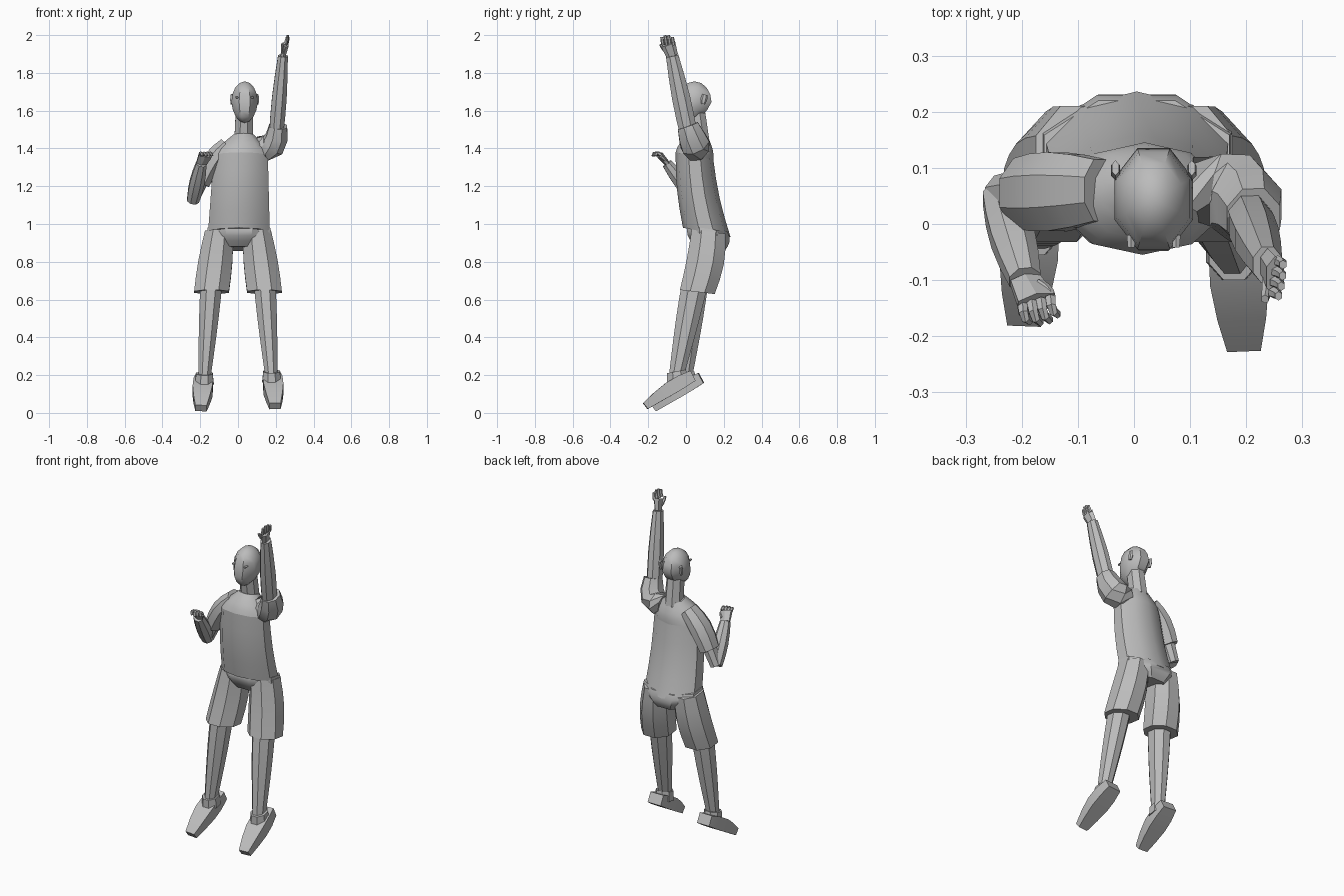
import bpy, bmesh, math
from mathutils import Vector

default_cube = bpy.data.objects.get("Cube")
if default_cube:
    bpy.data.objects.remove(default_cube)

grey = bpy.data.materials.new("plain grey")
grey.use_nodes = True
grey.diffuse_color = (0.5, 0.5, 0.5, 1)
grey.node_tree.nodes["Principled BSDF"].inputs["Base Color"].default_value = grey.diffuse_color


def finish(name, bm, smooth_angle):
    """Turn a bmesh into a named, shaded object."""
    bmesh.ops.recalc_face_normals(bm, faces=bm.faces)
    mesh = bpy.data.meshes.new(name)
    bm.to_mesh(mesh)
    bm.free()
    mesh.materials.append(grey)
    part = bpy.data.objects.new(name, mesh)
    bpy.context.collection.objects.link(part)
    bpy.ops.object.select_all(action='DESELECT')
    part.select_set(True)
    bpy.context.view_layer.objects.active = part
    bpy.ops.object.shade_smooth_by_angle(angle=math.radians(smooth_angle))


def limb(name, start, end, start_size, end_size, bulge=0, bow=(0, 0, 0),
         sides=8, steps=4, level=False, slope=0, smooth_angle=30):
    """Faceted tube between two points; sizes are (half width, half depth)."""
    bm = bmesh.new()
    start, end, bow = Vector(start), Vector(end), Vector(bow)
    start_size, end_size = Vector(start_size), Vector(end_size)
    grow = 1 / math.cos(math.pi / sides)
    rings = []
    for step in range(steps + 1):
        t = step / steps
        swell = math.sin(math.pi * t)
        centre = start.lerp(end, t) + bow * swell
        width, depth = start_size.lerp(end_size, t) * (1 + bulge * swell) * grow
        along = (end - start + bow * math.pi * math.cos(math.pi * t)).normalized()
        if level:
            along = Vector((0, 0, 1))
        across = Vector((1, 0, 0))
        across = (across - along * across.dot(along)).normalized()
        forward = along.cross(across)
        ring = []
        for side in range(sides):
            turn = math.tau * (side + 0.5) / sides
            offset = across * width * math.cos(turn) + forward * depth * math.sin(turn)
            offset.z += slope * offset.y
            ring.append(bm.verts.new(centre + offset))
        rings.append(ring)
    for lower, upper in zip(rings, rings[1:]):
        for side in range(sides):
            after = (side + 1) % sides
            bm.faces.new((lower[side], lower[after], upper[after], upper[side]))
    bm.faces.new(rings[0])
    bm.faces.new(rings[-1])
    finish(name, bm, smooth_angle)


def hand(label, wrist, knuckles, spread, reach, curl, thumb_reach):
    """Flat palm with a row of four bent fingers and a thumb."""
    wrist, knuckles, spread = Vector(wrist), Vector(knuckles), Vector(spread)
    reach, curl, thumb_reach = Vector(reach), Vector(curl), Vector(thumb_reach)
    wide, thin = (0.034, 0.016)
    size = (wide, thin) if abs(spread.x) > abs(spread.y) else (thin, wide)
    limb(label + "_palm", wrist, knuckles, Vector(size) * 0.8, size, sides=6, steps=2)
    for number, place in enumerate((-1, -0.33, 0.33, 1)):
        root = knuckles + spread * place
        tip = root + reach * (1 - 0.2 * place * place)
        limb(f"{label}_finger_{number + 1}", root, tip, (0.009, 0.009), (0.006, 0.007),
             bow=curl, sides=6, steps=3)
    thumb_root = wrist.lerp(knuckles, 0.3) + spread * 0.7
    limb(label + "_thumb", thumb_root, thumb_root + thumb_reach, (0.01, 0.01), (0.006, 0.007),
         bow=spread * 0.2, sides=6, steps=3)


# Head: an eight-sided egg, narrowed and pushed forward towards the chin
head = bmesh.new()
bmesh.ops.create_uvsphere(head, u_segments=8, v_segments=8, radius=1)
half_turn = math.pi / 8
for vert in head.verts:
    angle = math.atan2(vert.co.y, vert.co.x) + half_turn
    jaw = max(0, -vert.co.z)
    radius = vert.co.xy.length / math.cos(half_turn) * (1 - 0.1 * jaw)
    vert.co = (0.035 + 0.07 * radius * math.cos(angle),
               0.045 - 0.035 * jaw + 0.09 * radius * math.sin(angle),
               1.645 + 0.11 * vert.co.z)
finish("head", head, smooth_angle=40)
limb("neck", (0.03, 0.075, 1.43), (0.033, 0.05, 1.6), (0.05, 0.05), (0.045, 0.05), steps=2)

# Shirt body and rounded shoulder yoke
chest, chest_size = (0.015, 0.045, 1.36), (0.143, 0.095)
limb("shirt", (0.005, 0.11, 0.955), chest, (0.163, 0.12), chest_size, bow=(0, -0.012, 0),
     sides=10, level=True, slope=-0.2, smooth_angle=40)
limb("shirt_shoulders", chest, (0.03, 0.065, 1.47), chest_size, (0.055, 0.05), bulge=0.12,
     sides=10, level=True, slope=-0.2, smooth_angle=40)

# Shorts seat
limb("shorts_seat", (0.005, 0.125, 0.87), (0.005, 0.115, 0.975), (0.1, 0.08), (0.165, 0.105),
     bulge=0.2, level=True, slope=-0.15)

for s, label in ((1, "left"), (-1, "right")):
    # Small face details
    eye, ear = 0.035 + s * 0.04, 0.035 + s * 0.068
    limb(label + "_eye", (eye, -0.02, 1.67), (eye, -0.042, 1.67), (0.008, 0.006), (0.006, 0.004),
         sides=6, steps=1)
    limb(label + "_ear", (ear, 0.09, 1.635), (ear, 0.1, 1.685), (0.006, 0.01), (0.006, 0.012),
         bulge=0.4, sides=6, steps=2)

    # Legs and shoes, with the right foot trailing a little
    back = 0 if s > 0 else 0.045
    drop = back / 4
    limb(label + "_shorts_leg", (s * 0.1, 0.12, 0.96), (s * 0.14, 0.06, 0.64), (0.075, 0.09),
         (0.092, 0.092), bulge=0.08, bow=(0, 0.012, 0), level=True, slope=-0.12)
    limb(label + "_lower_leg", (s * 0.14, 0.05, 0.7), (s * 0.176, back - 0.05, 0.2), (0.058, 0.07),
         (0.033, 0.04), bulge=0.08, steps=5, level=True)
    limb(label + "_ankle_collar", (s * 0.178, back - 0.045, 0.165 - drop),
         (s * 0.178, back - 0.05, 0.22 - drop), (0.05, 0.055), (0.044, 0.05),
         steps=1, level=True, slope=0.2)
    limb(label + "_shoe", (s * 0.18, back + 0.035, 0.196 - drop), (s * 0.196, back - 0.215, 0.036 - drop),
         (0.042, 0.03), (0.03, 0.02), bulge=0.45, bow=(0, 0, 0.01), sides=4)

# Raised left arm
left_wrist = (0.238, -0.073, 1.89)
limb("left_sleeve", (0.1, 0.065, 1.4), (0.213, 0.01, 1.52), (0.05, 0.06), (0.047, 0.056),
     bulge=0.3, bow=(0.03, 0.01, -0.04))
limb("left_arm", (0.2, 0.02, 1.45), left_wrist, (0.036, 0.044), (0.026, 0.033), bulge=0.25)
hand("left", left_wrist, knuckles=(0.252, -0.094, 1.95), spread=(-0.004, -0.028, 0),
     reach=(0.012, -0.008, 0.05), curl=(0.003, 0, 0), thumb_reach=(-0.006, -0.035, 0.045))

# Bent right arm
right_elbow, right_wrist = (-0.238, 0.05, 1.125), (-0.194, -0.1, 1.32)
limb("right_sleeve", (-0.06, 0.06, 1.42), (-0.197, 0.055, 1.215), (0.04, 0.055), (0.047, 0.062),
     bulge=0.2, bow=(-0.008, 0, 0.015))
limb("right_upper_arm", (-0.18, 0.055, 1.26), right_elbow, (0.037, 0.046), (0.03, 0.036), steps=2)
limb("right_forearm", right_elbow, right_wrist, (0.032, 0.034), (0.028, 0.027), bulge=0.3)
hand("right", right_wrist, knuckles=(-0.174, -0.138, 1.365), spread=(0.025, 0.006, 0),
     reach=(0.016, -0.036, -0.005), curl=(-0.003, -0.006, 0.014), thumb_reach=(0.025, -0.025, 0.025))
